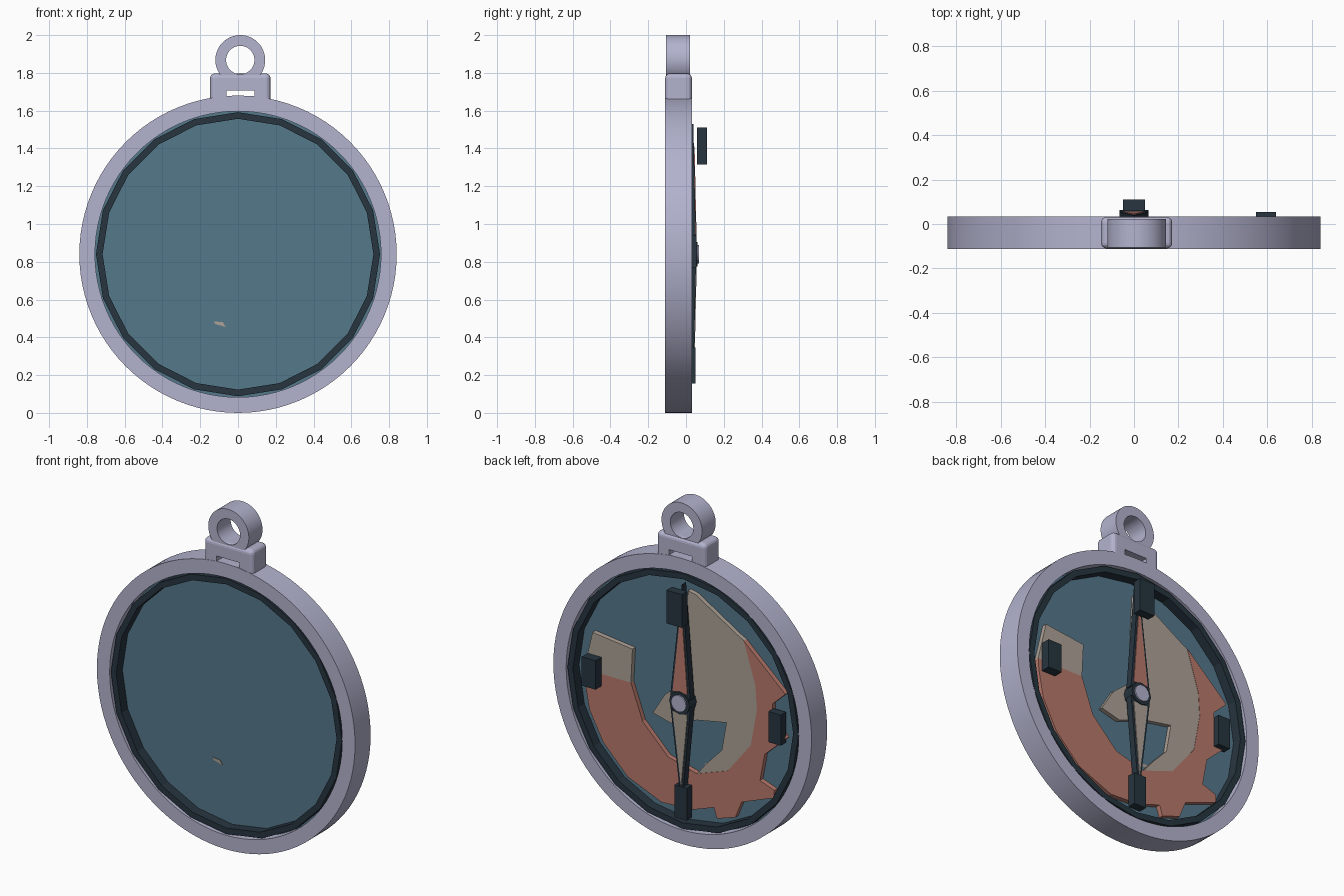
import bpy, bmesh, math
from mathutils import Vector

if "Cube" in bpy.data.objects:
    bpy.data.objects.remove(bpy.data.objects["Cube"])

CZ = 0.84  # height of the dial centre


def material(name, rgb):
    m = bpy.data.materials.new(name)
    m.diffuse_color = (*rgb, 1)
    m.use_nodes = True
    m.node_tree.nodes["Principled BSDF"].inputs["Base Color"].default_value = m.diffuse_color
    return m


CASE = material("case_lavender", (0.45, 0.45, 0.62))
BLUE = material("dial_blue", (0.09, 0.19, 0.26))
DARK = material("dark_trim", (0.02, 0.035, 0.05))
CORAL = material("coral", (0.48, 0.19, 0.15))
TAN = material("tan", (0.42, 0.36, 0.31))


def finish(name, bm, mat, smooth=False):
    bmesh.ops.recalc_face_normals(bm, faces=bm.faces)
    me = bpy.data.meshes.new(name)
    bm.to_mesh(me)
    bm.free()
    ob = bpy.data.objects.new(name, me)
    bpy.context.collection.objects.link(ob)
    me.materials.append(mat)
    if smooth:
        bpy.ops.object.select_all(action='DESELECT')
        bpy.context.view_layer.objects.active = ob
        ob.select_set(True)
        bpy.ops.object.shade_smooth_by_angle(angle=math.radians(30))
    return ob


def prism(name, pts, y0, y1, mat, slope=0, smooth=False):
    """Extrude an (x, z) outline along y; slope lowers it away from the centre."""
    bm = bmesh.new()
    face = bm.faces.new([bm.verts.new((x, y0, z + CZ)) for x, z in pts])
    ext = bmesh.ops.extrude_face_region(bm, geom=[face])["geom"]
    for v in ext:
        if isinstance(v, bmesh.types.BMVert):
            v.co.y = y1
    for v in bm.verts:
        v.co.y -= slope * abs(v.co.z - CZ)
    return finish(name, bm, mat, smooth)


def circle(r, n):
    return [(r * math.sin(2 * math.pi * i / n), r * math.cos(2 * math.pi * i / n)) for i in range(n)]


def ring(name, ro, ri, y0, y1, n, mat, cx=0, cz=CZ, smooth=True):
    bm = bmesh.new()
    section = [(ro, y0), (ro, y1), (ri, y1), (ri, y0)]
    rows = [[bm.verts.new((cx + r * x, y, cz + r * z)) for r, y in section] for x, z in circle(1, n)]
    for i in range(n):
        a, b = rows[i], rows[(i + 1) % n]
        for j in range(4):
            k = (j + 1) % 4
            bm.faces.new((a[j], a[k], b[k], b[j]))
    return finish(name, bm, mat, smooth)


def box(name, lo, hi, mat):
    lo, hi = Vector(lo), Vector(hi)
    bm = bmesh.new()
    bmesh.ops.create_cube(bm, size=1)
    for v in bm.verts:
        v.co = (lo + hi) / 2 + v.co * (hi - lo)
    return finish(name, bm, mat)


# Case, hanging loop and inner faceted trim
ring("case", 0.84, 0.757, -0.112, 0.033, 96, CASE)
ring("hanging_loop", 0.132, 0.075, -0.105, 0.022, 64, CASE, 0.012, 1.868)
ring("faceted_trim", 0.752, 0.717, -0.108, 0.028, 20, DARK, smooth=False)

# Rounded block with a slot under the loop
block = box("loop_mount", (-0.148, -0.11, 1.60), (0.172, 0.031, 1.797), CASE)
# keep the mount foot clear of the dial opening
for v in block.data.vertices:
    if v.co.z < 1.7:
        v.co.z = 1.635
bev = block.modifiers.new("rounding", 'BEVEL')
bev.width, bev.segments = 0.025, 4
slot = box("slot_cutter", (-0.062, -0.3, 1.678), (0.088, 0.3, 1.708), CASE)
slot.hide_render = True
slot.hide_set(True)
cut = block.modifiers.new("slot", 'BOOLEAN')
cut.operation, cut.object, cut.solver = 'DIFFERENCE', slot, 'EXACT'

# Dial plate
prism("dial_plate", circle(0.757, 96), -0.05, -0.03, BLUE, smooth=True)

# Raised map shapes: curved band, split in colour at the dial's middle
band_outer = [(0.66, -0.07), (0.63, -0.23), (0.54, -0.40), (0.38, -0.56), (0.16, -0.65), (-0.04, -0.64)]
ragged_edge = [(-0.18, -0.59), (-0.20, -0.65), (-0.32, -0.61), (-0.36, -0.51), (-0.57, -0.43),
               (-0.574, -0.384), (-0.48, -0.35), (-0.51, -0.19), (-0.65, -0.06), (-0.56, 0.03),
               (-0.56, 0.12), (-0.645, 0.20), (-0.374, 0.443)]
band_inner = [(-0.45, 0.20), (-0.46, 0.06), (-0.42, -0.16), (-0.27, -0.35), (-0.07, -0.42),
              (0.12, -0.37), (0.284, -0.207), (0.36, 0)]
prism("coral_land", [(0.665, 0)] + band_outer + ragged_edge + band_inner, -0.032, -0.002, CORAL)
prism("tan_band_end", [(0.665, 0), (0.36, 0), (0.35, 0.20), (0.61, 0.23)], -0.032, -0.002, TAN)
prism("tan_land", [(-0.01, 0.64), (-0.06, 0.63), (-0.33, 0.466), (-0.374, 0.443)] + band_inner[:5] +
      [(-0.135, -0.34), (-0.23, -0.24), (-0.26, -0.07), (-0.07, -0.106), (0.10, -0.17),
       (0.22, -0.14), (0.14, -0.01), (0.02, 0.09)], -0.032, -0.004, TAN)
# Small tip of the tan shape showing through the plate
prism("tan_tip", [(-0.13, -0.355), (-0.08, -0.36), (-0.065, -0.385), (-0.12, -0.37)], -0.053, -0.03, TAN)

# Needle: two dark tapered halves with coloured inlays
for side, length, mat, label in ((1, 0.69, CORAL, "upper"), (-1, 0.62, TAN, "lower")):
    w = 0.065
    prism(label + "_needle", [(-w, 0.03 * side), (0, length * side), (w, 0.03 * side), (0, 0)],
          0.015, 0.054, DARK, slope=0.022)
    w = 0.048
    prism(label + "_needle_inlay", [(-w, 0.06 * side), (0, (length - 0.12) * side), (w, 0.06 * side)],
          0.05, 0.058, mat, slope=0.022)

# Hub and its pale cap
prism("needle_hub", circle(0.066, 12), -0.03, 0.062, DARK)
prism("hub_cap", circle(0.048, 32), 0.06, 0.070, CASE, smooth=True)

# Plain bar markers at the four quarter points
box("top_marker", (-0.05, 0.058, 1.315), (0.05, 0.11, 1.51), DARK)
box("bottom_marker", (-0.04, 0.0, 0.155), (0.04, 0.05, 0.345), DARK)
box("marker_a", (0.55, 0.0, 0.77), (0.64, 0.055, 0.94), DARK)
box("marker_b", (-0.64, -0.015, 0.75), (-0.56, 0.033, 0.93), DARK)
